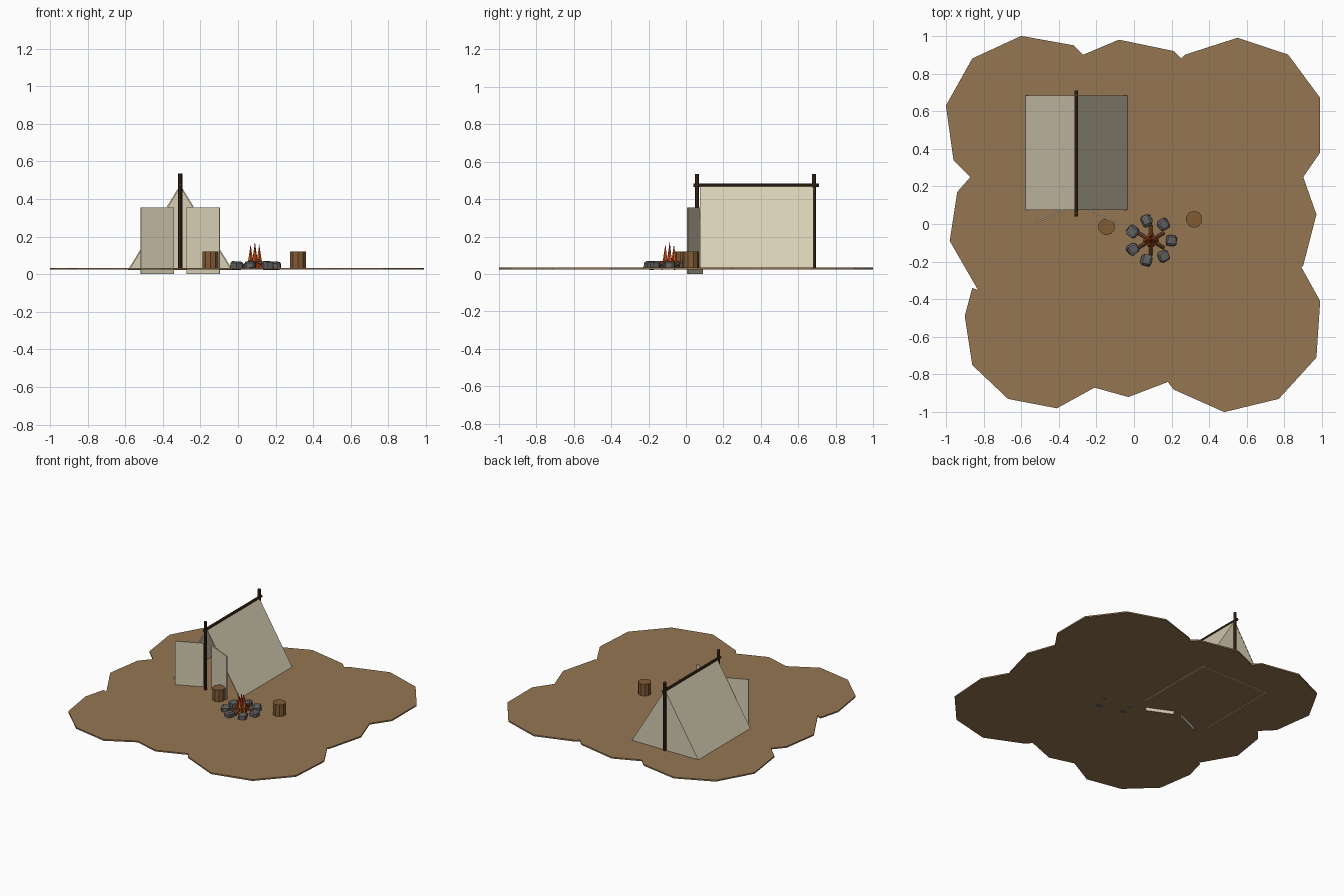
import bpy, bmesh, math, random
from mathutils import Vector, Matrix

cube = bpy.data.objects.get("Cube")
if cube:
    bpy.data.objects.remove(cube, do_unlink=True)
random.seed(4)


def material(name, r, g, b):
    m = bpy.data.materials.new(name)
    m.use_nodes = True
    m.diffuse_color = (r, g, b, 1)
    m.node_tree.nodes["Principled BSDF"].inputs["Base Color"].default_value = (r, g, b, 1)
    return m


DIRT = material("dirt", 0.30, 0.18, 0.085)
CANVAS = material("canvas", 0.69, 0.62, 0.46)
POLE = material("dark wood", 0.055, 0.028, 0.012)
STUMP = material("stump wood", 0.22, 0.105, 0.035)
LOG = material("log wood", 0.16, 0.06, 0.022)
STONE = material("stone", 0.12, 0.12, 0.12)
FLAME = material("flame orange", 0.72, 0.09, 0.01)
EMBER = material("flame red", 0.45, 0.035, 0.008)


def finish(name, bm, mat):
    bmesh.ops.recalc_face_normals(bm, faces=bm.faces)
    mesh = bpy.data.meshes.new(name)
    bm.to_mesh(mesh)
    bm.free()
    mesh.materials.append(mat)
    obj = bpy.data.objects.new(name, mesh)
    bpy.context.collection.objects.link(obj)
    return obj


def prism(name, points, offset, mat):
    """Flat polygon swept along an offset."""
    bm = bmesh.new()
    face = bm.faces.new([bm.verts.new(p) for p in points])
    swept = bmesh.ops.extrude_face_region(bm, geom=[face], use_keep_orig=True)["geom"]
    verts = [v for v in swept if isinstance(v, bmesh.types.BMVert)]
    bmesh.ops.translate(bm, vec=Vector(offset), verts=verts)
    return finish(name, bm, mat)


def rod(name, start, end, r1, r2, sides, mat):
    """Tapered round bar between two points."""
    start, end = Vector(start), Vector(end)
    axis = end - start
    turn = axis.to_track_quat("Z", "Y").to_matrix().to_4x4()
    bm = bmesh.new()
    bmesh.ops.create_cone(bm, cap_ends=True, segments=sides, radius1=r1, radius2=r2,
                          depth=axis.length,
                          matrix=Matrix.Translation((start + end) / 2) @ turn)
    return finish(name, bm, mat)


# Ground: thin slab with a scalloped outline
TOP = 0.034
outline = [
    (-.60, 1), (-.32, .95), (-.27, .90), (-.08, .98), (.21, .92), (.25, .88), (.27, .90),
    (.55, .99), (.82, .90), (.99, .67), (.99, .38), (.90, .25), (.97, .05), (.90, -.22),
    (.89, -.23), (.99, -.41), (.97, -.71), (.77, -.93), (.48, -1), (.21, -.88),
    (.18, -.84), (-.03, -.92), (-.21, -.87), (-.41, -.98), (-.67, -.93), (-.86, -.75),
    (-.90, -.49), (-.86, -.34), (-.83, -.35), (-.98, -.09), (-.94, .17), (-.87, .25),
    (-.96, .34), (-1, .63), (-.86, .88)]
prism("ground", [(x, y, TOP - 0.01) for x, y in outline], (0, 0, 0.01), DIRT)

# Tent: two sloping sheets, a closed back and two open door flaps
MID, HALF, FRONT, BACK = -0.307, 0.278, 0.075, 0.683
RIDGE, FOOT, THICK = 0.475, 0.023, 0.008
for side, label in ((-1, "right"), (1, "left")):
    sheet = [(MID, FRONT, RIDGE), (MID + side * HALF, FRONT, FOOT),
             (MID + side * (HALF - THICK), FRONT, FOOT), (MID, FRONT, RIDGE - 0.014)]
    prism("tent_slope_" + label, sheet, (0, BACK - FRONT, 0), CANVAS)
    flap = [(MID + side * 0.036, 0.092, 0), (MID + side * 0.212, 0.012, 0),
            (MID + side * 0.209, 0.005, 0), (MID + side * 0.033, 0.085, 0)]
    prism("door_flap_" + label, flap, (0, 0, 0.355), CANVAS)
prism("tent_back", [(MID - HALF + 0.004, BACK - THICK, FOOT),
                    (MID + HALF - 0.004, BACK - THICK, FOOT),
                    (MID, BACK - THICK, RIDGE - 0.006)], (0, THICK - 0.001, 0), CANVAS)

# Tent poles
for label, y in (("front", 0.058), ("back", 0.685)):
    rod(label + "_pole", (MID, y, 0.026), (MID, y, 0.535), 0.011, 0.011, 8, POLE)
rod("ridge_pole", (MID, 0.04, RIDGE), (MID, 0.71, RIDGE), 0.0095, 0.0095, 8, POLE)

# Stump seats
for label, x, y in (("left", 0.32, 0.025), ("right", -0.146, -0.015)):
    rod(label + "_stump", (x, y, 0.028), (x, y, 0.12), 0.045, 0.045, 10, STUMP)

# Ring of chunky stones around the fire
FIRE = Vector((0.09, -0.087, 0))
for i in range(7):
    a = math.tau * i / 7
    bm = bmesh.new()
    bmesh.ops.create_cube(bm, size=1)
    bmesh.ops.bevel(bm, geom=bm.edges[:], offset=0.2, segments=1, affect="EDGES")
    for v in bm.verts:
        v.co += Vector([random.uniform(-0.05, 0.05) for _ in range(3)])
    spot = FIRE + Vector((math.cos(a), math.sin(a), 0)) * 0.108
    spot.z = 0.046
    bmesh.ops.transform(bm, verts=bm.verts, matrix=Matrix.Translation(spot)
                        @ Matrix.Rotation(a + random.uniform(-0.3, 0.3), 4, "Z")
                        @ Matrix.Diagonal((0.058, 0.058, 0.044, 1)))
    finish("fire_stone_%d" % (i + 1), bm, STONE)

# Logs leaning in to the middle
for i in range(6):
    a = math.tau * (i + 0.5) / 6
    out = Vector((math.cos(a), math.sin(a), 0))
    rod("fire_log_%d" % (i + 1), FIRE + out * 0.078 + Vector((0, 0, 0.04)),
        FIRE + out * 0.005 + Vector((0, 0, 0.075)), 0.011, 0.011, 6, LOG)

# Flames: a middle spike with four around it
for i in range(5):
    a = math.tau * i / 4
    r = 0.023 if i < 4 else 0
    base = FIRE + Vector((math.cos(a) * r, math.sin(a) * r, TOP))
    tip = base + Vector((0, 0, 0.125 if i < 4 else 0.138))
    rod("flame_%d" % (i + 1), base, tip, 0.02, 0, 5, FLAME if i < 4 else EMBER)
